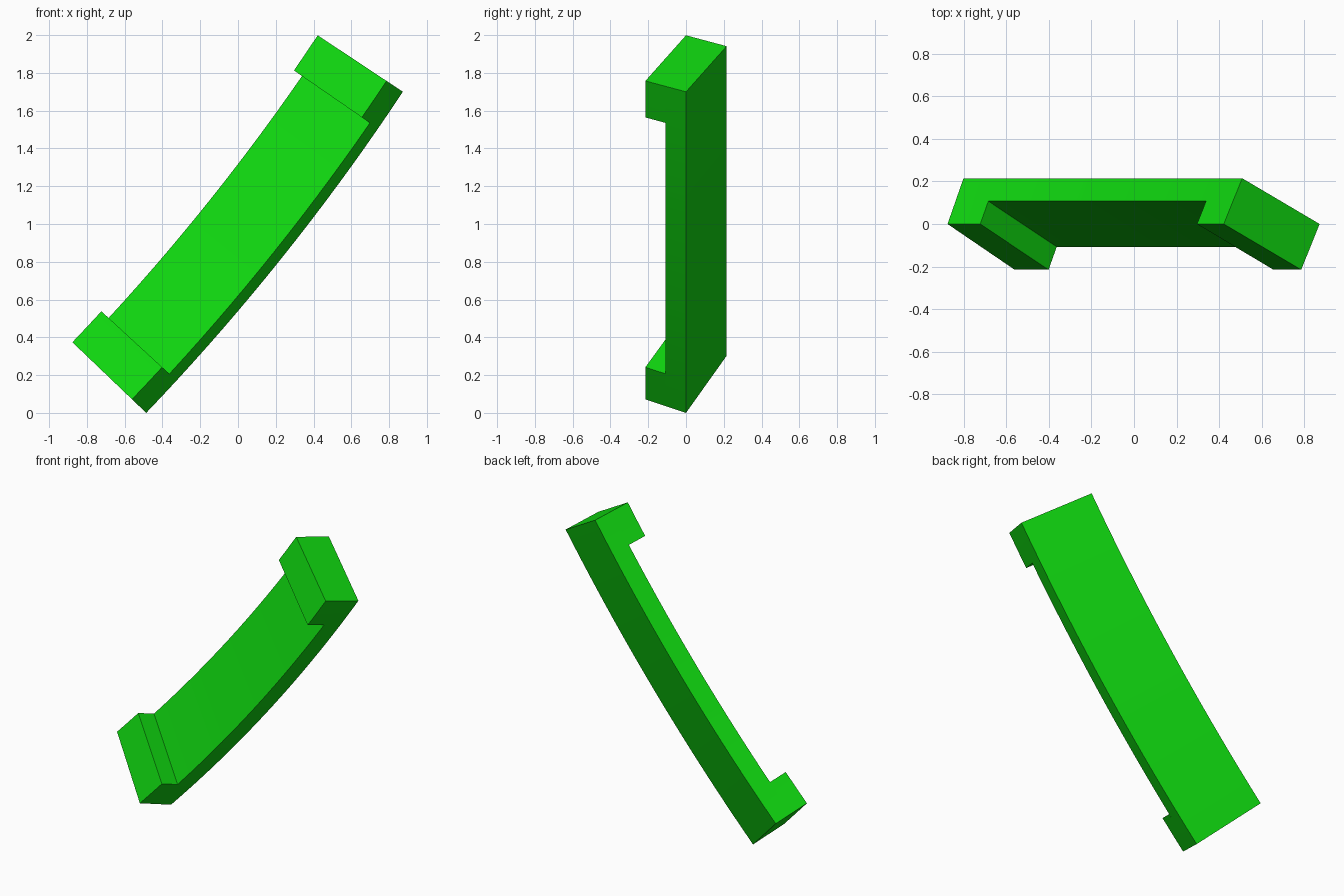
import bpy, bmesh, math

cube = bpy.data.objects.get("Cube")
if cube:
    bpy.data.objects.remove(cube, do_unlink=True)

green = bpy.data.materials.new("bright green")
green.use_nodes = True
COLOUR = (0.005, 0.68, 0.005, 1)
green.diffuse_color = COLOUR
green.node_tree.nodes["Principled BSDF"].inputs["Base Color"].default_value = COLOUR

# Arc in the xz plane, defined by the two ends of its outermost edge
X0, Z0, X1, Z1 = -0.486, 0.0, 0.873, 1.70
HALF = math.radians(5.1)
LUG = math.radians(1.1)
RADIUS = math.hypot(X1 - X0, Z1 - Z0) / (2 * math.sin(HALF))
MID = math.atan2(Z1 - Z0, X1 - X0) - math.pi / 2
START, END = MID - HALF, MID + HALF
CX = X1 - RADIUS * math.cos(END)
CZ = Z1 - RADIUS * math.sin(END)

# Corners of the twisted rectangular section: (radial offset, y)
FRONT_IN, FRONT_OUT = (-0.541, 0.0), (-0.104, -0.215)
BACK_IN, BACK_OUT = (-0.437, 0.215), (0.0, 0.0)


def midpoint(p, q):
    return ((p[0] + q[0]) / 2, (p[1] + q[1]) / 2)


STEP_IN = midpoint(FRONT_IN, BACK_IN)
STEP_OUT = midpoint(FRONT_OUT, BACK_OUT)


def sweep(name, section, a0, a1, steps):
    """Sweep a section along the arc between two angles and cap both ends."""
    bm = bmesh.new()
    rings = []
    for i in range(steps + 1):
        a = a0 + (a1 - a0) * i / steps
        rings.append([bm.verts.new((CX + (RADIUS + r) * math.cos(a), y,
                                    CZ + (RADIUS + r) * math.sin(a)))
                      for r, y in section])
    n = len(section)
    for low, high in zip(rings, rings[1:]):
        for j in range(n):
            k = (j + 1) % n
            bm.faces.new((low[j], low[k], high[k], high[j]))
    bm.faces.new(rings[0])
    bm.faces.new(rings[-1])
    bmesh.ops.recalc_face_normals(bm, faces=bm.faces[:])
    mesh = bpy.data.meshes.new(name)
    bm.to_mesh(mesh)
    bm.free()
    mesh.materials.append(green)
    obj = bpy.data.objects.new(name, mesh)
    bpy.context.collection.objects.link(obj)
    bpy.ops.object.select_all(action='DESELECT')
    obj.select_set(True)
    bpy.context.view_layer.objects.active = obj
    bpy.ops.object.shade_smooth_by_angle(angle=math.radians(30))


# Curved bar: the back half of the section, full length
sweep("curved_bar", [STEP_IN, STEP_OUT, BACK_OUT, BACK_IN], START, END, 18)

# Raised end lugs: the front half of the section, at each end
lug_section = [FRONT_IN, FRONT_OUT, STEP_OUT, STEP_IN]
sweep("lower_lug", lug_section, START, START + LUG, 2)
sweep("upper_lug", lug_section, END - LUG, END, 2)
